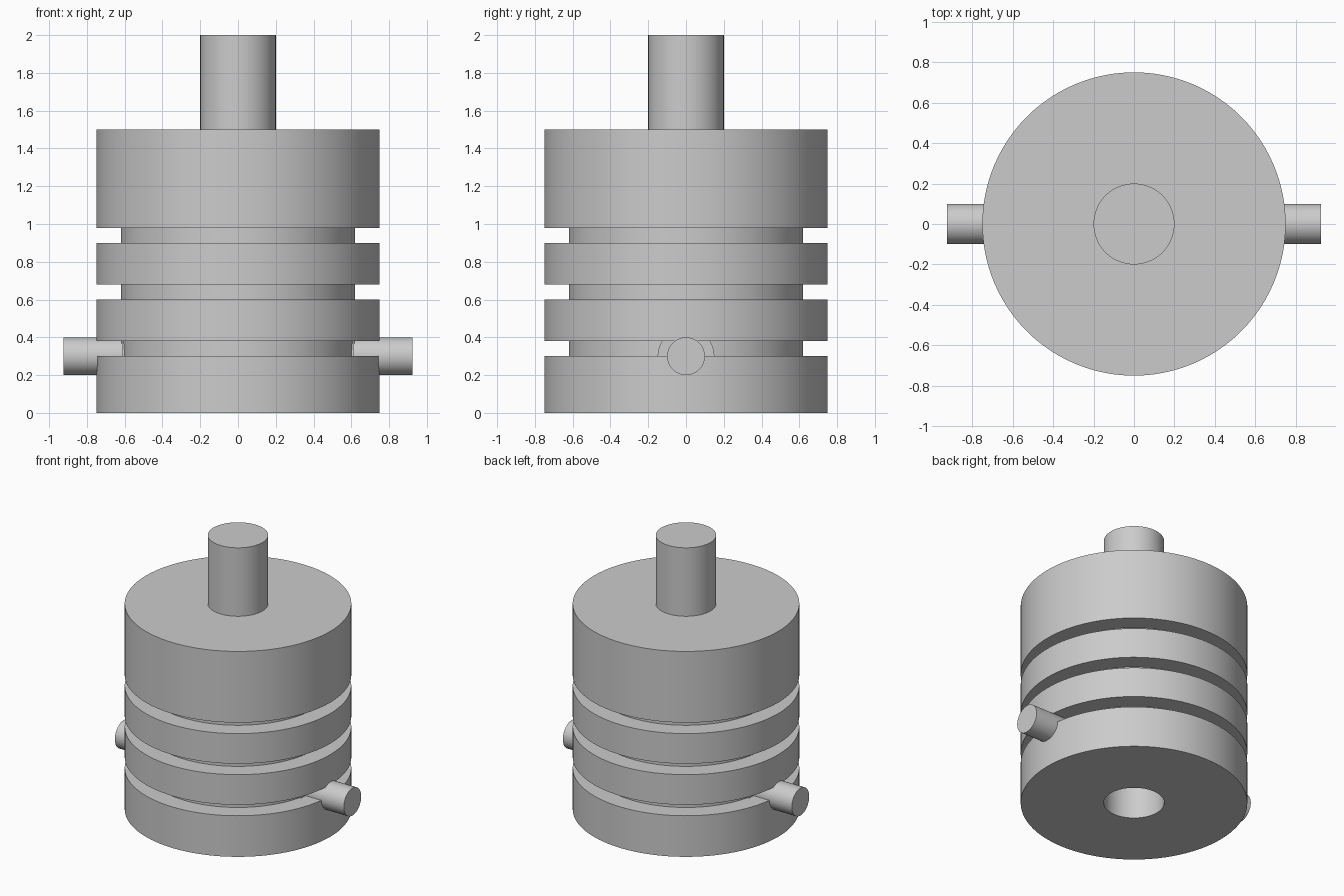
import bpy
import bmesh
import math

cube = bpy.data.objects.get("Cube")
if cube:
    bpy.data.objects.remove(cube, do_unlink=True)

GREY = (0.6, 0.6, 0.6, 1.0)
metal = bpy.data.materials.new("plain_grey")
metal.use_nodes = True
metal.diffuse_color = GREY
metal.node_tree.nodes["Principled BSDF"].inputs["Base Color"].default_value = GREY


def finish(obj):
    """Apply the material and smooth the round walls only."""
    obj.data.materials.append(metal)
    bpy.ops.object.select_all(action="DESELECT")
    obj.select_set(True)
    bpy.context.view_layer.objects.active = obj
    bpy.ops.object.shade_smooth_by_angle(angle=math.radians(30))


def lathe(name, profile, steps=96):
    """Revolve a closed (radius, height) profile around z."""
    bm = bmesh.new()
    verts = [bm.verts.new((r, 0, z)) for r, z in profile]
    edges = [bm.edges.new(pair) for pair in zip(verts, verts[1:])]
    bmesh.ops.spin(bm, geom=verts + edges, cent=(0, 0, 0), axis=(0, 0, 1),
                   angle=math.tau, steps=steps)
    bmesh.ops.remove_doubles(bm, verts=bm.verts, dist=0.0001)
    bmesh.ops.recalc_face_normals(bm, faces=bm.faces)
    mesh = bpy.data.meshes.new(name)
    bm.to_mesh(mesh)
    bm.free()
    obj = bpy.data.objects.new(name, mesh)
    bpy.context.collection.objects.link(obj)
    finish(obj)


def cross_cylinder(name, radius, half_length, z):
    """A cylinder lying along x."""
    bpy.ops.mesh.primitive_cylinder_add(
        vertices=64, radius=radius, depth=2 * half_length,
        location=(0, 0, z), rotation=(0, math.pi / 2, 0))
    obj = bpy.context.object
    obj.name = name
    finish(obj)
    return obj


# Piston body: blind bore below, three ring grooves, flat crown
OUTER, GROOVE, BORE, TOP = 0.75, 0.62, 0.2, 1.5
profile = [(0, 0.5), (BORE, 0.5), (BORE, 0), (OUTER, 0)]
for z in (0.3, 0.6, 0.9):
    profile += [(OUTER, z), (GROOVE, z), (GROOVE, z + 0.08), (OUTER, z + 0.08)]
profile += [(OUTER, TOP), (0, TOP)]
lathe("piston_body", profile)

# Rod standing on the crown
lathe("piston_rod", [(0, TOP - 0.02), (BORE, TOP - 0.02), (BORE, 2), (0, 2)], 64)

# Cross pin through the body
cross_cylinder("cross_pin", 0.1, 0.925, 0.3)

# Pin bosses, seen only inside the lowest groove
for side, label in ((1, "left"), (-1, "right")):
    boss = cross_cylinder("pin_boss_" + label, 0.15, 0.1575, 0.3)
    boss.location.x = side * 0.4575
